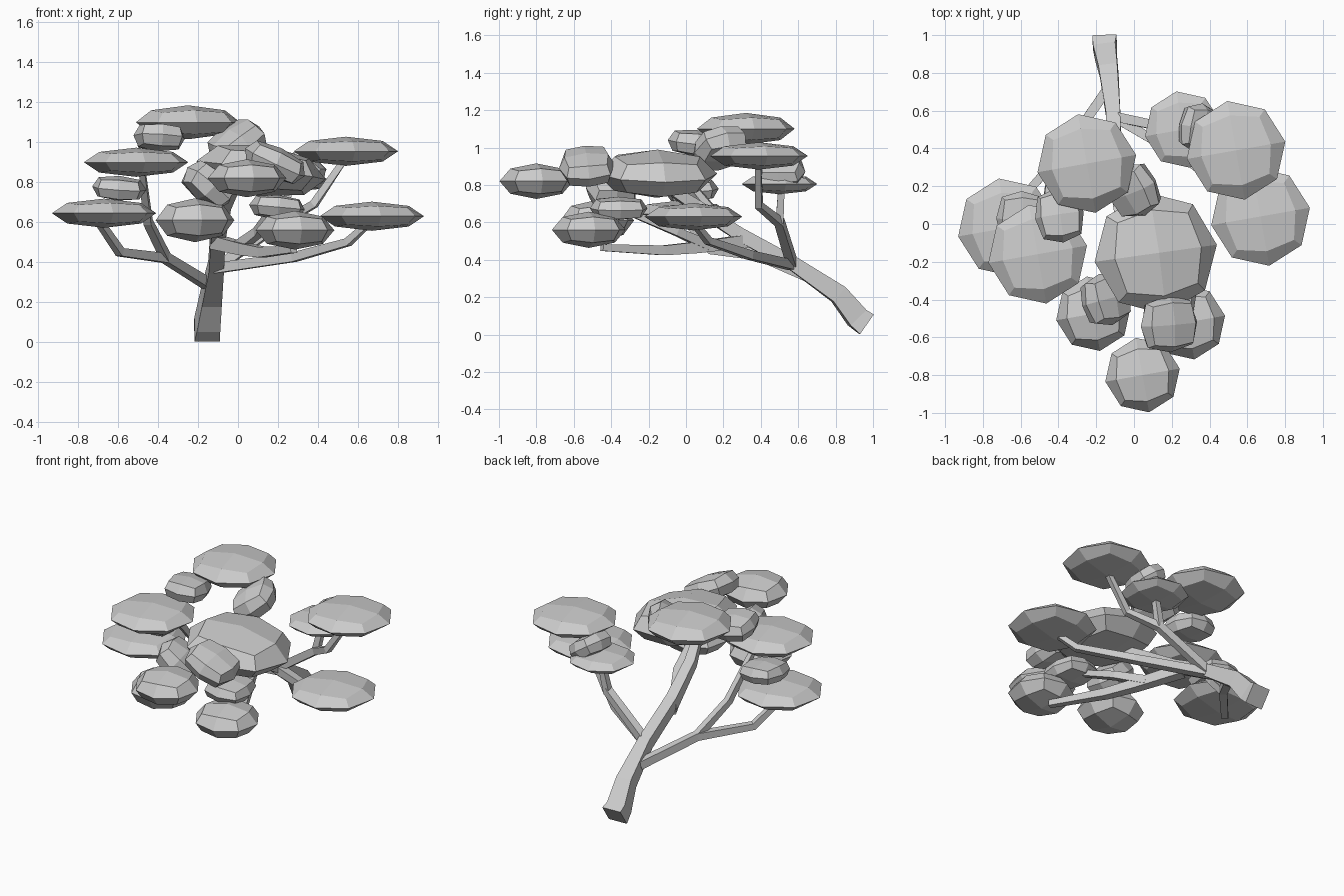
import bpy, bmesh, math
from mathutils import Vector, Euler

if "Cube" in bpy.data.objects:
    bpy.data.objects.remove(bpy.data.objects["Cube"])


def add_mesh(name, bm):
    bmesh.ops.recalc_face_normals(bm, faces=bm.faces)
    me = bpy.data.meshes.new(name)
    bm.to_mesh(me)
    bm.free()
    ob = bpy.data.objects.new(name, me)
    bpy.context.collection.objects.link(ob)
    return ob


def leaf_clump(name, loc, size, rot=(0, 0, 10), boxy=0.0):
    # Once-subdivided cube rounded towards a sphere, then flattened
    bm = bmesh.new()
    bmesh.ops.create_cube(bm, size=2)
    bmesh.ops.subdivide_edges(bm, edges=bm.edges[:], cuts=1, use_grid_fill=True)
    for v in bm.verts:
        v.co = v.co.normalized().lerp(v.co, boxy)
    ob = add_mesh(name, bm)
    ob.location, ob.scale = loc, size
    ob.rotation_euler = Euler([math.radians(a) for a in rot])


def limb(name, path):
    # Four-sided tapering tube through (x, y, z, half width) points
    pts = [Vector(p[:3]) for p in path]
    bm = bmesh.new()
    rings = []
    for i, p in enumerate(pts):
        d = (pts[min(i + 1, len(pts) - 1)] - pts[max(i - 1, 0)]).normalized()
        ref = Vector((0, 0, 1)) if abs(d.z) < 0.85 else Vector((0, -1, 0))
        side = d.cross(ref).normalized()
        up = side.cross(d)
        r = path[i][3]
        rings.append([bm.verts.new(p + side * a * r + up * b * r)
                      for a, b in ((-1, -1), (1, -1), (1, 1), (-1, 1))])
    for a, b in zip(rings, rings[1:]):
        for k in range(4):
            bm.faces.new((a[k], a[(k + 1) % 4], b[(k + 1) % 4], b[k]))
    bm.faces.new(rings[0][::-1])
    bm.faces.new(rings[-1])
    add_mesh(name, bm)


# Leaning trunk, running up into the central crown
limb("trunk", [(-.155, .965, .055, .064), (-.153, .915, .09, .059), (-.135, .815, .215, .05),
               (-.11, .58, .375, .038), (-.10, .28, .54, .036), (-.07, .05, .69, .032),
               (0, -.15, .82, .022)])

# Branches
limb("left_branch", [(-.15, .70, .29, .026), (-.36, .40, .42, .024),
                     (-.59, .14, .45, .021), (-.70, 0, .61, .017)])
limb("left_upper_branch", [(-.36, .40, .42, .022), (-.45, .20, .60, .02), (-.48, -.02, .86, .015)])
limb("right_branch", [(-.11, .57, .37, .026), (.28, .34, .425, .023),
                      (.55, .12, .50, .019), (.66, .04, .60, .015)])
limb("right_upper_branch", [(-.11, .57, .37, .026), (.22, .50, .60, .023),
                            (.38, .39, .69, .019), (.53, .385, .91, .016)])
limb("right_rear_twig", [(.22, .50, .60, .021), (.26, .51, .78, .017)])
limb("front_low_branch", [(-.11, .32, .50, .034), (.03, .05, .465, .03),
                          (.12, -.12, .45, .026), (.28, -.45, .465, .018)])
limb("front_mid_branch", [(.0, .12, .475, .026), (.10, -.05, .55, .022), (.17, -.32, .66, .016)])

# Broad flat leaf clumps on the outer branches
big = (.265, .265, .073)
leaf_clump("leaves_top", (-.25, .32, 1.10), (.265, .265, .085))
leaf_clump("leaves_right_upper", (.54, .39, .955), big)
leaf_clump("leaves_right_lower", (.67, .04, .63), big)
leaf_clump("leaves_left_upper", (-.51, -.16, .90), big)
leaf_clump("leaves_left_lower", (-.67, -.02, .645), big)
leaf_clump("leaves_right_rear", (.26, .50, .805), (.205, .205, .055))

# Large central clump and the rounder front clumps
leaf_clump("leaves_centre", (.115, -.155, .86), (.33, .325, .13), (0, 8, 8))
leaf_clump("leaves_front", (.045, -.80, .82), (.2, .2, .095))
leaf_clump("leaves_front_left", (-.215, -.475, .61), (.2, .2, .11))
leaf_clump("leaves_front_right", (.285, -.52, .56), (.2, .2, .097))

# Small tilted, boxier clumps filling the gaps
small = [("left", (-.595, .03, .77), (.135, .145, .062), (4, 4, 0)),
         ("top_left", (-.395, .045, 1.025), (.13, .145, .07), (-6, 4, 8)),
         ("top", (-.005, .18, .995), (.145, .15, .085), (10, -35, 20)),
         ("centre_left", (-.15, -.40, .785), (.14, .14, .09), (0, 40, 15)),
         ("front", (.185, -.53, .90), (.165, .15, .078), (5, 25, 5)),
         ("low", (.195, -.36, .675), (.14, .155, .062), (0, 5, 5)),
         ("right_rear", (.34, .51, .87), (.11, .13, .07), (0, 35, -10))]
for name, loc, size, rot in small:
    leaf_clump("leaves_small_" + name, loc, size, rot, boxy=0.25)
